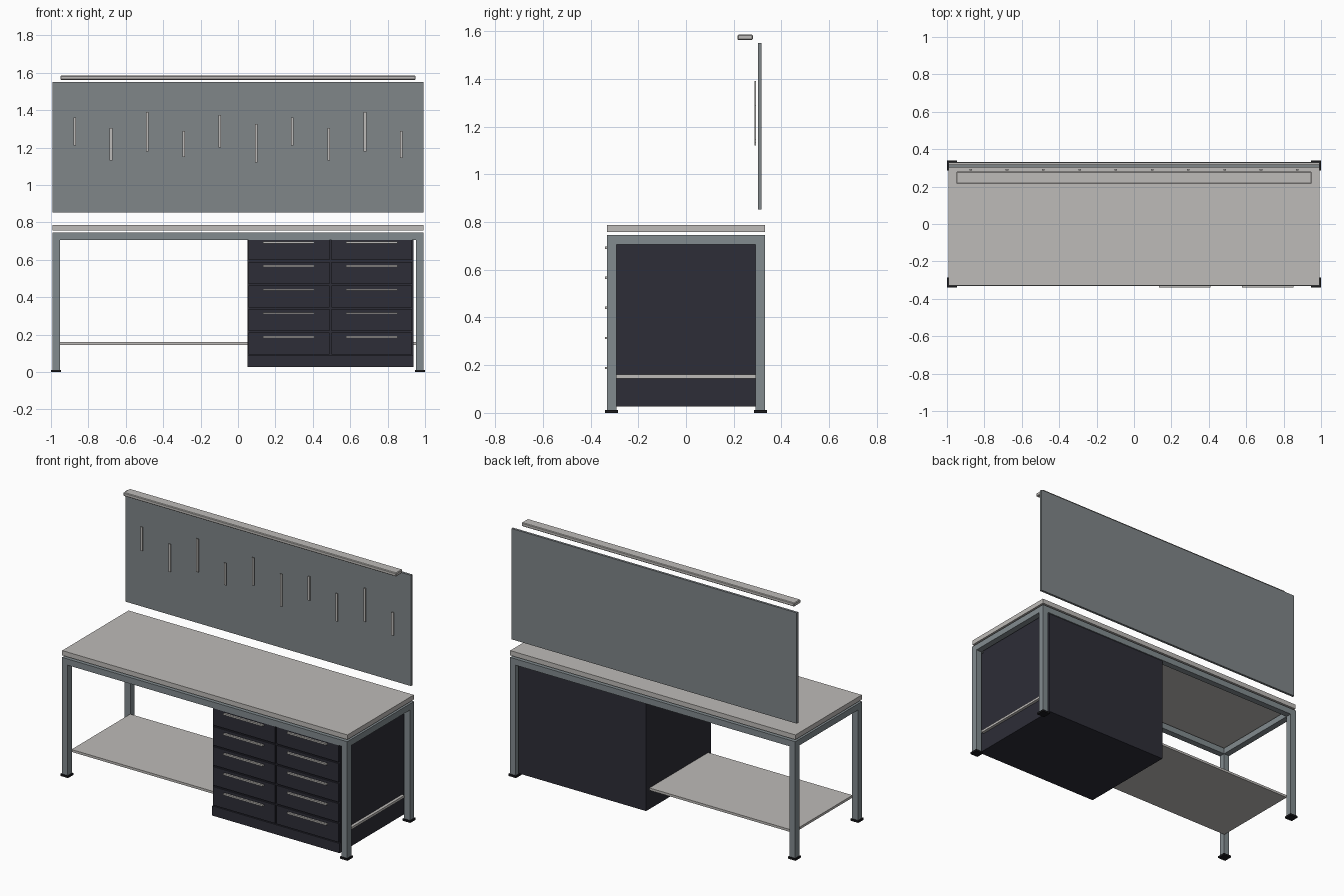
import bpy

if "Cube" in bpy.data.objects:
    bpy.data.objects.remove(bpy.data.objects["Cube"])


def material(name, srgb):
    mat = bpy.data.materials.new(name)
    mat.diffuse_color = [((c / 255 + 0.055) / 1.055) ** 2.4 for c in srgb] + [1.0]
    mat.use_nodes = True
    mat.node_tree.nodes["Principled BSDF"].inputs["Base Color"].default_value = mat.diffuse_color
    return mat


LIGHT = material("pale_grey", (190, 187, 184))
STEEL = material("blue_grey_steel", (130, 139, 143))
PANEL = material("panel_grey", (128, 134, 137))
DARK = material("dark_cabinet", (45, 45, 55))
BLACK = material("black_rubber", (25, 25, 28))


def box(name, x, y, z, mat, bevel=0.0):
    """Box given its (min, max) extent on each axis."""
    bpy.ops.mesh.primitive_cube_add(size=1)
    ob = bpy.context.object
    ob.name = name
    for v in ob.data.vertices:
        v.co = [r[0] if c < 0 else r[1] for c, r in zip(v.co, (x, y, z))]
    ob.data.materials.append(mat)
    if bevel:
        mod = ob.modifiers.new("bevel", "BEVEL")
        mod.width, mod.segments = bevel, 1
    return ob


# Worktop, floating just above the frame
box("worktop", (-0.993, 0.993), (-0.33, 0.33), (0.757, 0.787), LIGHT)

# Legs with foot pads
LX, LY = 0.973, 0.312
for sx in (-1, 1):
    for sy in (-1, 1):
        cx, cy = sx * LX, sy * LY
        box("leg", (cx - 0.02, cx + 0.02), (cy - 0.02, cy + 0.02), (0.01, 0.745), STEEL)
        box("foot_pad", (cx - 0.027, cx + 0.027), (cy - 0.027, cy + 0.027), (0, 0.012), BLACK)

# Top frame rails
for s in (-1, 1):
    box("long_rail", (-0.953, 0.953), (s * LY - 0.02, s * LY + 0.02), (0.706, 0.745), STEEL)
    box("end_rail", (s * LX - 0.02, s * LX + 0.02), (-0.292, 0.292), (0.706, 0.745), STEEL)

# Lower shelf running the whole length
box("lower_shelf", (-0.955, 0.955), (-0.292, 0.292), (0.145, 0.16), LIGHT)

# Drawer cabinet
box("cabinet_body", (0.05, 0.937), (-0.318, 0.325), (0.027, 0.722), DARK)
box("cabinet_plinth", (0.05, 0.937), (-0.328, -0.318), (0.027, 0.088), DARK)
for x0, x1 in ((0.056, 0.488), (0.499, 0.931)):
    mid = (x0 + x1) / 2
    for row in range(5):
        z0 = 0.094 + row * 0.126
        box("drawer_front", (x0, x1), (-0.328, -0.318), (z0, z0 + 0.117), DARK)
        box("drawer_handle", (mid - 0.137, mid + 0.137), (-0.34, -0.328),
            (z0 + 0.089, z0 + 0.099), LIGHT)

# Back panel and lamp bar
box("back_panel", (-0.993, 0.993), (0.302, 0.317), (0.853, 1.55), PANEL)
box("lamp_bar", (-0.95, 0.95), (0.216, 0.28), (1.562, 1.585), LIGHT, 0.004)

# Hanging tools in front of the panel
spans = [(1.21, 1.36), (1.13, 1.305), (1.18, 1.39), (1.15, 1.29), (1.20, 1.375),
         (1.12, 1.325), (1.21, 1.36), (1.13, 1.305), (1.18, 1.39), (1.145, 1.29)]
for i, span in enumerate(spans):
    x = -0.873 + i * 0.194
    box("hanging_tool", (x - 0.007, x + 0.007), (0.287, 0.293), span, LIGHT)
